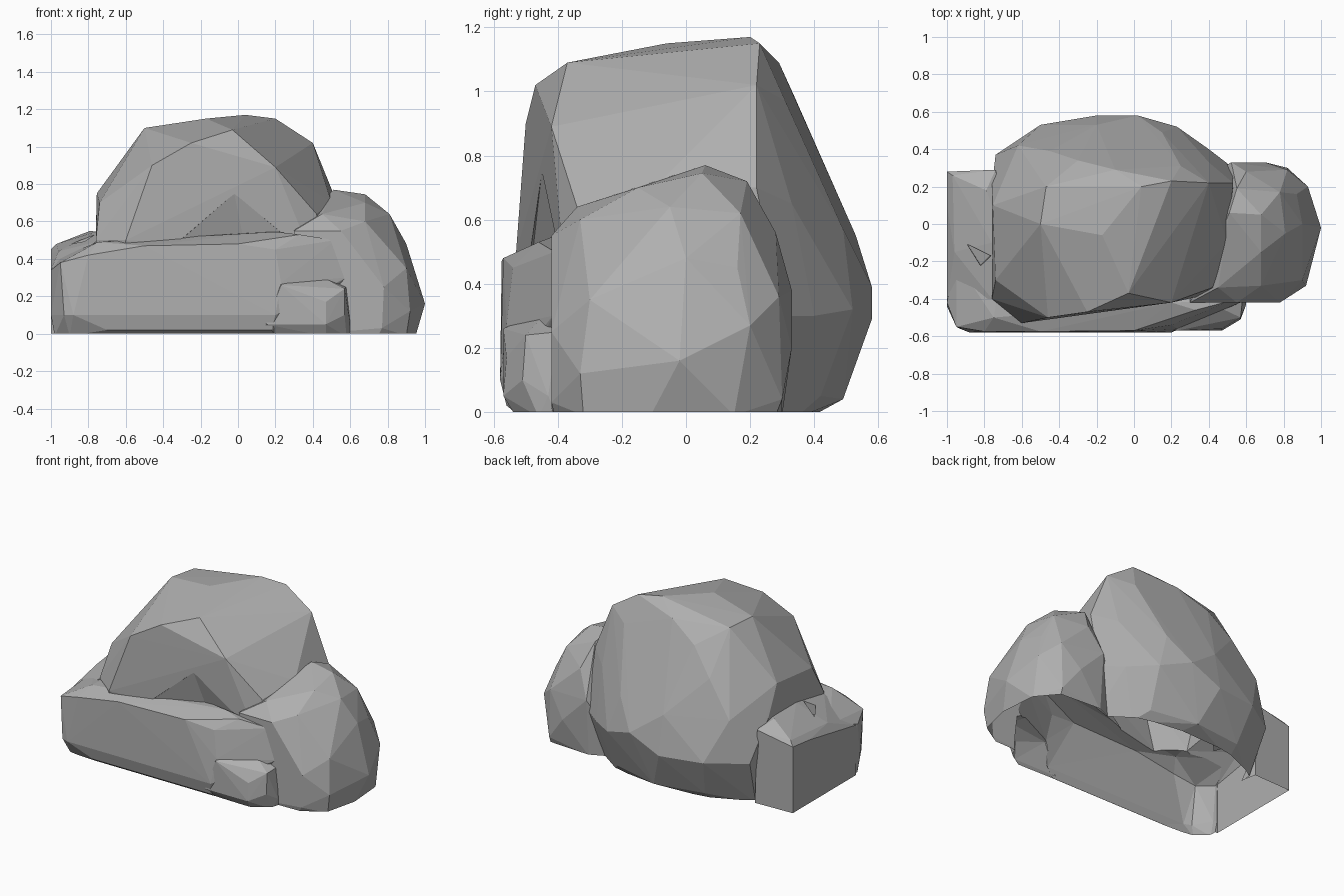
import bpy, bmesh


def hull(name, pts, sink=0.0):
    """Convex faceted stone around a few points; ground points sink a little."""
    bm = bmesh.new()
    for x, y, z in pts:
        bm.verts.new((x, y, z if z > 0 else -sink))
    res = bmesh.ops.convex_hull(bm, input=bm.verts)
    loose = {v for v in res["geom_interior"] + res["geom_unused"]
             if isinstance(v, bmesh.types.BMVert)}
    bmesh.ops.delete(bm, geom=list(loose), context='VERTS')
    bmesh.ops.recalc_face_normals(bm, faces=bm.faces)
    me = bpy.data.meshes.new(name)
    bm.to_mesh(me)
    bm.free()
    ob = bpy.data.objects.new(name, me)
    bpy.context.collection.objects.link(ob)
    return ob


def combine(ob, other, op):
    """Apply a boolean and discard the second stone or cutter."""
    mod = ob.modifiers.new(op, 'BOOLEAN')
    mod.operation, mod.solver, mod.object = op, 'EXACT', other
    deps = bpy.context.evaluated_depsgraph_get()
    me = bpy.data.meshes.new_from_object(ob.evaluated_get(deps))
    ob.modifiers.clear()
    ob.data = me
    bpy.data.objects.remove(other)


# large boulder at the back
rock = hull("rock_pile", [
    (-.7, -.4, 0), (-.7, .25, 0), (-.45, .36, 0), (0, .38, 0), (.3, .34, 0),
    (.5, .2, 0), (.5, -.3, 0), (-.45, .44, .05), (-.1, .49, .04), (.22, .42, .05),
    (-.74, .37, .3), (-.5, .53, .3), (-.2, .58, .29), (.02, .58, .39),
    (.23, .52, .32), (.4, .4, .3), (.53, .3, .3),
    (-.76, -.4, .5), (-.6, -.53, .5), (-.76, .2, .55), (-.62, .42, .58),
    (-.2, .53, .55), (.15, .49, .57), (.4, .33, .65), (.53, .22, .7),
    (.5, -.1, .7), (.42, -.34, .64), (.38, -.38, .45),
    (-.755, .1, .75), (-.74, -.3, .7), (-.5, 0, 1.1), (-.47, .2, 1.09),
    (-.46, -.5, .9), (-.25, -.47, 1.02), (-.03, -.37, 1.09), (.2, -.42, .89),
    (-.3, .34, .98), (-.1, .29, 1.09), (.04, .2, 1.17), (.2, .23, 1.15),
    (-.17, -.06, 1.15), (.4, .22, 1.02), (.25, .31, .97), (-.45, .39, .81),
    (0, .4, .81)], .02)

# wedge-shaped dent low on the boulder's front
dent = hull("dent_cutter", [
    (-.02, -.6, .77), (-.36, -.65, .48), (.28, -.6, .5), (-.02, -.45, .75),
    (-.33, -.48, .48), (.28, -.39, .5), (.03, -.38, .5)])
combine(rock, dent, 'DIFFERENCE')

# rounded stone on the right
right = hull("right_stone", [
    (.3, -.42, 0), (.75, -.41, 0), (.9, -.32, 0), (.95, -.11, 0), (.93, .15, 0),
    (.82, .28, 0), (.52, .3, 0), (.3, .2, 0),
    (.77, -.42, .03), (.92, -.33, .12), (1.0, -.02, .16), (.93, .2, .27),
    (.82, .3, .04), (.7, .33, .2), (.52, .33, .38), (.82, .29, .36),
    (.78, -.42, .25), (.9, -.3, .35), (.9, .0, .48), (.87, .16, .45),
    (.55, -.42, .55), (.3, -.42, .55), (.45, -.34, .64), (.68, -.33, .6),
    (.81, -.05, .64), (.78, .17, .62), (.68, .05, .745), (.51, .06, .77),
    (.55, .19, .72), (.6, .28, .56), (.68, -.15, .7)], .01)
combine(rock, right, 'UNION')

# long slab across the front, tapering back into the right stone
slab = hull("front_slab", [
    (-.98, -.44, 0), (-.9, -.51, 0), (-.7, -.52, 0), (.2, -.52, 0), (.4, -.3, 0),
    (-.98, -.1, 0), (-1, -.44, .1), (-.93, -.56, .1), (-.88, -.58, .1),
    (-.7, -.56, .02), (.18, -.56, .02), (.2, -.58, .1), (-1, -.42, .34),
    (-.95, -.55, .38), (-.8, -.575, .42), (-.5, -.575, .47), (.0, -.57, .48),
    (.23, -.56, .27), (.2, -.54, .45), (.33, -.46, .53), (.58, -.415, .3),
    (.52, -.41, .5), (-.75, -.5, .49), (.2, -.42, .545), (-.7, -.2, .5),
    (-.95, -.2, .41)], .012)
combine(rock, slab, 'UNION')

# low toe of the slab in front of the right stone
toe = hull("slab_toe", [
    (.1, -.52, 0), (.47, -.53, 0), (.58, -.46, 0), (.6, -.4, 0), (.1, -.3, 0),
    (.15, -.57, .05), (.47, -.57, .05), (.57, -.51, .1), (.6, -.43, .05),
    (.23, -.57, .26), (.47, -.56, .17), (.57, -.5, .24), (.58, -.4, .25),
    (.4, -.42, .33), (.2, -.4, .3)], .015)
combine(rock, toe, 'UNION')

# boxy block at the left end
block = hull("left_block", [
    (-1, -.4, 0), (-1, .28, 0), (-.72, .29, 0), (-.6, -.4, 0),
    (-1, -.4, .34), (-1, .1, .43), (-1, .28, .45), (-.97, .26, .48),
    (-.74, .29, .5), (-.79, .18, .55), (-.76, -.1, .545), (-.7, .1, .53),
    (-.76, -.4, .49), (-.65, -.2, .53), (-.96, -.15, .44)], .06)
combine(rock, block, 'UNION')

# small nick on top of the block
nick = hull("nick_cutter", [
    (-.9, -.1, .62), (-.82, -.23, .62), (-.76, -.17, .62),
    (-.89, -.11, .45), (-.82, -.22, .43), (-.77, -.17, .45)])
combine(rock, nick, 'DIFFERENCE')

# trim at the ground, leaving the underside open as a shell
bm = bmesh.new()
bm.from_mesh(rock.data)
bmesh.ops.bisect_plane(bm, geom=bm.verts[:] + bm.edges[:] + bm.faces[:],
                       plane_co=(0, 0, 0), plane_no=(0, 0, 1), clear_inner=True)
for f in bm.faces:
    f.smooth = False
bm.to_mesh(rock.data)
bm.free()

# dark grey stone colour
stone = bpy.data.materials.new("stone")
stone.diffuse_color = (.43, .43, .43, 1)
rock.data.materials.clear()
rock.data.materials.append(stone)
